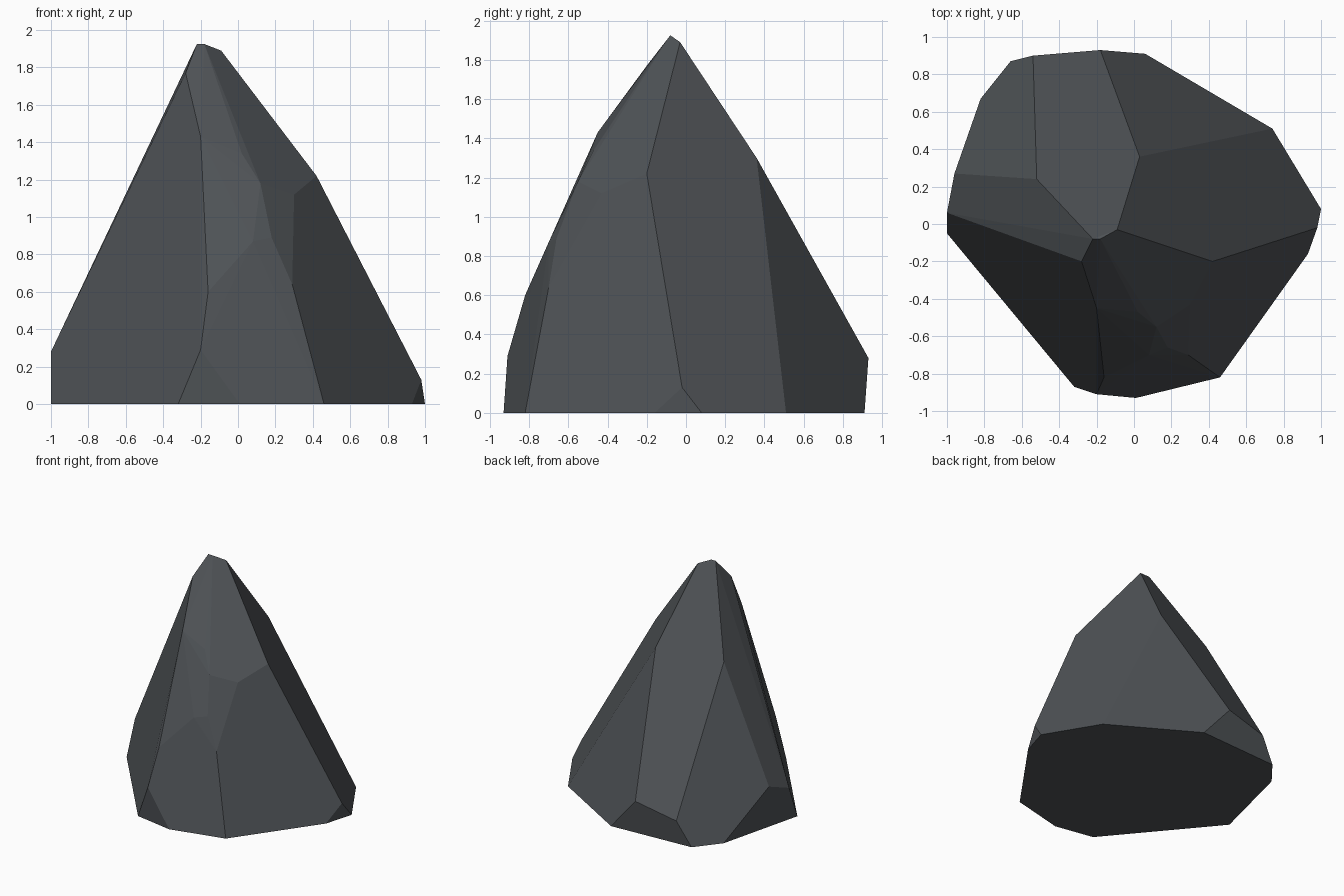
import bpy
import bmesh
import math

if "Cube" in bpy.data.objects:
    bpy.data.objects.remove(bpy.data.objects["Cube"])

# Corner points of the faceted rock, from the ground ring up to the peak
ground_ring = [(-1, -.05), (-.32, -.87), (.01, -.93), (.46, -.82), (.93, -.16),
               (1, .08), (.74, .51), (.06, .91), (-.66, .87), (-.82, .67)]
low_corners = [(-1, .06, .28), (-.96, .27, .36), (-.54, .90, .20),
               (-.18, .93, .28), (.98, -.02, .13), (-.20, -.91, .29)]
front_chips = [(-.16, -.82, .60), (.08, -.70, .87), (.18, -.66, .89),
               (.29, -.70, .64), (.12, -.55, 1.18), (.02, -.47, 1.34),
               (.30, -.43, 1.12), (-.20, -.45, 1.43)]
shoulders = [(.42, -.20, 1.22), (.03, .36, 1.30), (-.52, .24, 1.28),
             (-.28, -.20, 1.77)]
peak = [(-.09, -.03, 1.89), (-.18, -.08, 1.925), (-.22, -.08, 1.925)]

# Wrap the points in flat facets
bm = bmesh.new()
for p in [(x, y, 0) for x, y in ground_ring] + low_corners + front_chips + shoulders + peak:
    bm.verts.new(p)
bmesh.ops.convex_hull(bm, input=bm.verts[:])
loose = [v for v in bm.verts if not v.link_faces]
bmesh.ops.delete(bm, geom=loose, context='VERTS')

# Merge triangles that lie in the same facet
bmesh.ops.dissolve_limit(bm, angle_limit=math.radians(2),
                         verts=bm.verts[:], edges=bm.edges[:])
bmesh.ops.recalc_face_normals(bm, faces=bm.faces[:])

mesh = bpy.data.meshes.new("rock")
bm.to_mesh(mesh)
bm.free()

# Slate grey stone
stone = bpy.data.materials.new("slate grey")
stone.diffuse_color = (.078, .086, .094, 1)
stone.use_nodes = True
stone.node_tree.nodes["Principled BSDF"].inputs["Base Color"].default_value = stone.diffuse_color
mesh.materials.append(stone)

rock = bpy.data.objects.new("rock", mesh)
bpy.context.collection.objects.link(rock)
